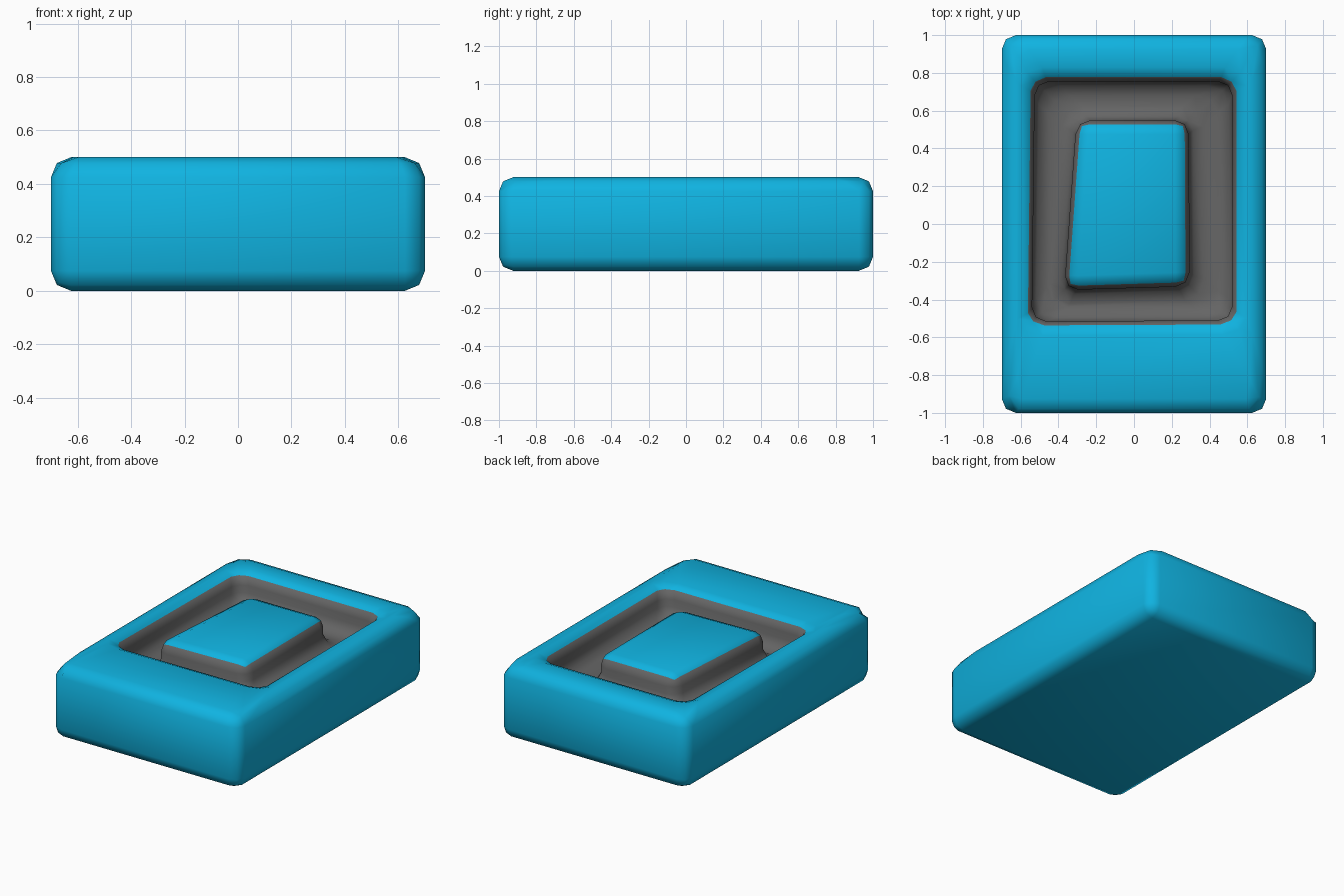
import bpy, bmesh

if "Cube" in bpy.data.objects:
    bpy.data.objects.remove(bpy.data.objects["Cube"])


def material(name, rgb):
    m = bpy.data.materials.new(name)
    m.diffuse_color = (*rgb, 1)
    m.use_nodes = True
    m.node_tree.nodes["Principled BSDF"].inputs["Base Color"].default_value = m.diffuse_color
    return m


def loop(bm, corners, z):
    return [bm.verts.new((x, y, z)) for x, y in corners]


def bridge(bm, a, b):
    for i in range(4):
        j = (i + 1) % 4
        bm.faces.new((a[i], a[j], b[j], b[i]))


# Outlines: case, pocket wall and raised centre block
case = [(-0.7, -1), (0.7, -1), (0.7, 1), (-0.7, 1)]
pocket = [(-0.54, -0.515), (0.52, -0.51), (0.52, 0.755), (-0.525, 0.755)]
island = [(-0.37, -0.35), (0.295, -0.33), (0.29, 0.55), (-0.305, 0.55)]
TOP, FLOOR = 0.5, 0.30

# One continuous shell: base, sides, rim, pocket, island
bm = bmesh.new()
rings = [loop(bm, c, z) for c, z in (
    (case, 0), (case, TOP), (pocket, TOP), (pocket, FLOOR),
    (island, FLOOR), (island, TOP))]
for a, b in zip(rings, rings[1:]):
    bridge(bm, a, b)
bm.faces.new(rings[0][::-1])
bm.faces.new(rings[-1])

# Round every edge
bmesh.ops.bevel(bm, geom=bm.edges[:], offset=0.075, offset_type='OFFSET',
                segments=2, profile=0.5, affect='EDGES', clamp_overlap=True)
bmesh.ops.recalc_face_normals(bm, faces=bm.faces[:])

# Grey channel below the rim, blue elsewhere
for f in bm.faces:
    f.smooth = True
    c = f.calc_center_median()
    inside = abs(c.x) < 0.6 and -0.6 < c.y < 0.83
    if inside and 0.1 < c.z < 0.472:
        f.material_index = 1

mesh = bpy.data.meshes.new("case_with_recess")
bm.to_mesh(mesh)
bm.free()
mesh.materials.append(material("blue", (0.005, 0.45, 0.75)))
mesh.materials.append(material("dark_grey", (0.13, 0.13, 0.13)))
obj = bpy.data.objects.new("case_with_recess", mesh)
bpy.context.collection.objects.link(obj)
